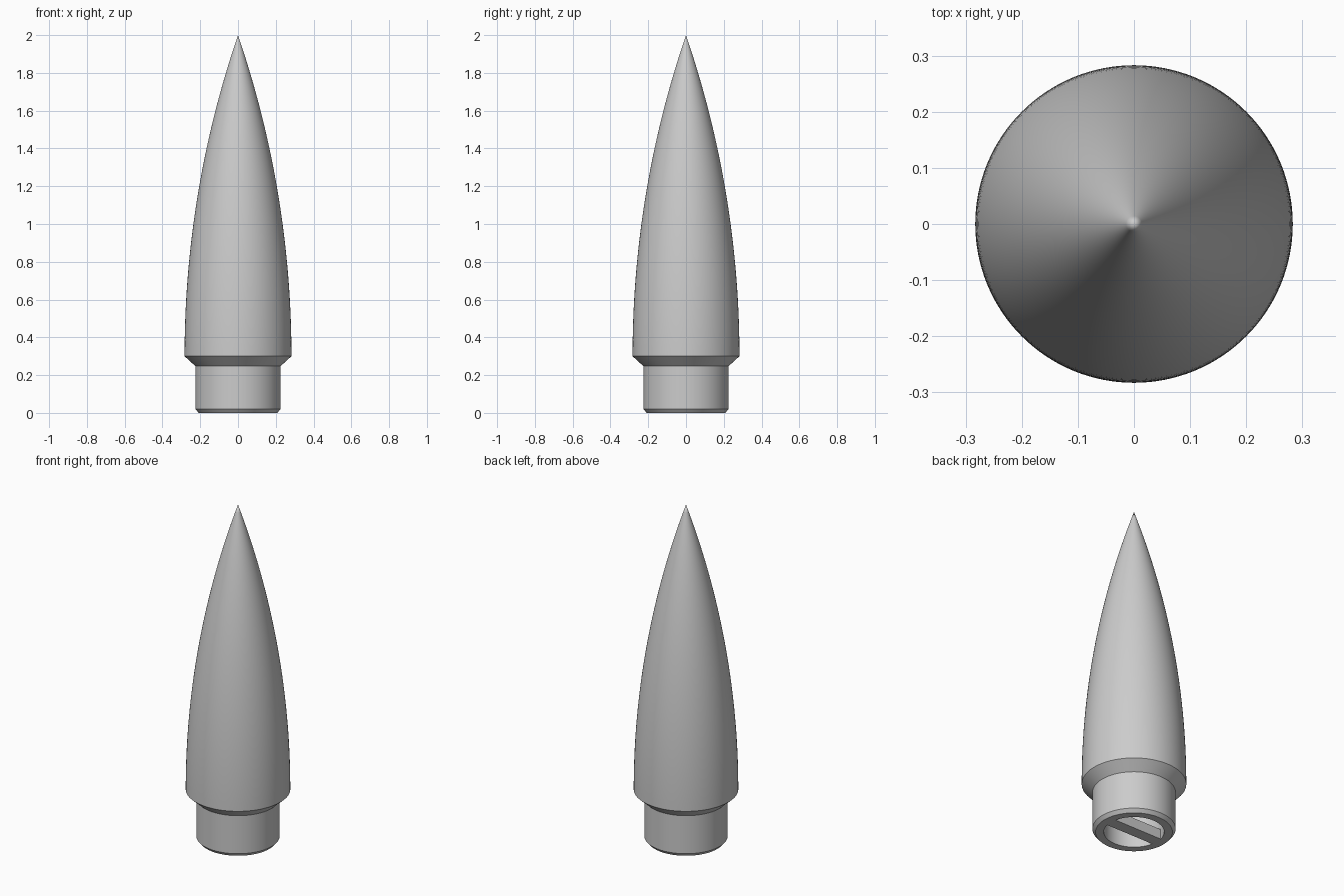
import bpy, bmesh, math
from mathutils import Matrix

cube = bpy.data.objects.get("Cube")
if cube:
    bpy.data.objects.remove(cube, do_unlink=True)

GREY = (0.6, 0.6, 0.6, 1.0)
grey = bpy.data.materials.new("light grey plastic")
grey.use_nodes = True
grey.diffuse_color = GREY
grey.node_tree.nodes["Principled BSDF"].inputs["Base Color"].default_value = GREY

BODY_R, BODY_Z, TIP_Z = 0.283, 0.30, 2.0
HOLE_R, HOLE_DEPTH = 0.163, 0.25


def add_object(name, bm):
    mesh = bpy.data.meshes.new(name)
    bm.to_mesh(mesh)
    bm.free()
    mesh.materials.append(grey)
    obj = bpy.data.objects.new(name, mesh)
    bpy.context.collection.objects.link(obj)
    return obj


def lathe(name, profile, segments=128):
    """Revolve (radius, height) points about the z axis."""
    bm = bmesh.new()
    verts = [bm.verts.new((r, 0, z)) for r, z in profile]
    edges = [bm.edges.new(pair) for pair in zip(verts, verts[1:])]
    bmesh.ops.spin(bm, geom=verts + edges, cent=(0, 0, 0), axis=(0, 0, 1),
                   angle=math.tau, steps=segments)
    bmesh.ops.remove_doubles(bm, verts=bm.verts, dist=1e-5)
    bmesh.ops.recalc_face_normals(bm, faces=bm.faces)
    return add_object(name, bm)


def ogive(steps=40):
    """Circular arc, tangent to the vertical at the base, ending in a point."""
    length = TIP_Z - BODY_Z
    rho = (BODY_R ** 2 + length ** 2) / (2 * BODY_R)
    for i in range(steps):
        h = length * i / steps
        yield math.sqrt(rho ** 2 - h ** 2) + BODY_R - rho, BODY_Z + h
    yield 0, TIP_Z


# Pointed body with its stepped, hollow shoulder
hollow = [(0, HOLE_DEPTH), (HOLE_R, HOLE_DEPTH), (HOLE_R, 0)]
shoulder = [(0.208, 0), (0.225, 0.02), (0.225, 0.247)]
nose_cone = lathe("nose_cone", hollow + shoulder + list(ogive()))

# Anchor bar across the open base
bm = bmesh.new()
bmesh.ops.create_cube(bm, size=1, matrix=Matrix.Translation((0, 0, 0.03))
                      @ Matrix.Diagonal((2 * HOLE_R, 0.07, 0.06, 1)))
add_object("anchor_bar", bm)

# Smooth curves, sharp rims
bpy.ops.object.select_all(action="DESELECT")
nose_cone.select_set(True)
bpy.context.view_layer.objects.active = nose_cone
bpy.ops.object.shade_smooth_by_angle(angle=math.radians(30))
